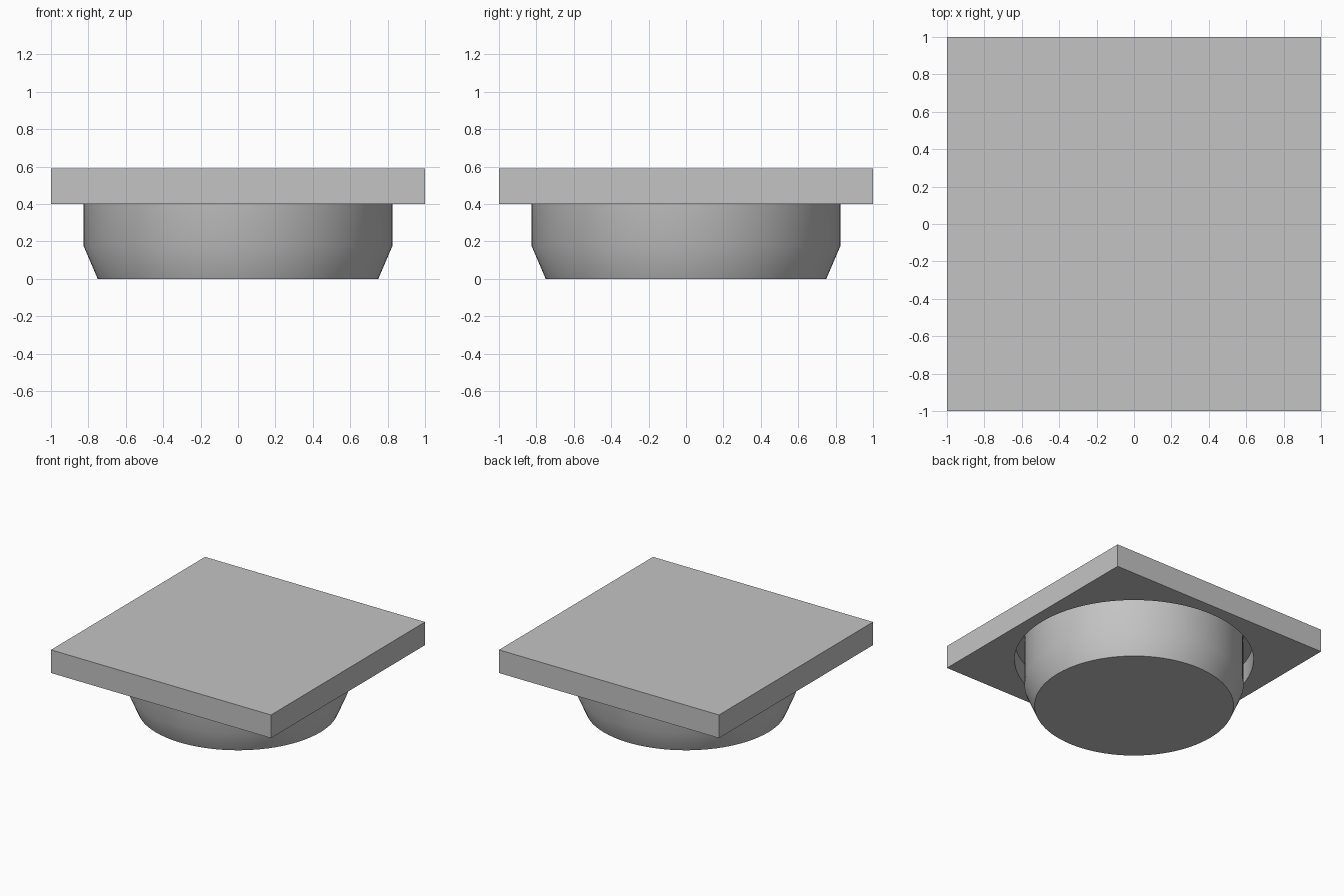
import bpy
import math

cube = bpy.data.objects.get("Cube")
if cube:
    bpy.data.objects.remove(cube, do_unlink=True)

TOP, UNDERSIDE, RECESS = 0.59, 0.40, 0.57

grey = bpy.data.materials.new("plain grey")
grey.use_nodes = True
colour = (0.55, 0.55, 0.55, 1)
grey.diffuse_color = colour
grey.node_tree.nodes["Principled BSDF"].inputs["Base Color"].default_value = colour


def finish(name):
    obj = bpy.context.object
    obj.name = name
    obj.data.materials.append(grey)
    bpy.ops.object.transform_apply(location=True, rotation=False, scale=True)
    return obj


def cone(name, low_radius, high_radius, low, high):
    bpy.ops.mesh.primitive_cone_add(
        vertices=96, radius1=low_radius, radius2=high_radius,
        depth=high - low, location=(0, 0, (low + high) / 2))
    return finish(name)


# Square top slab
bpy.ops.mesh.primitive_cube_add(size=1, location=(0, 0, (TOP + UNDERSIDE) / 2))
bpy.context.object.scale = (2, 2, TOP - UNDERSIDE)
slab = finish("top_slab")

# Round recess in the underside of the slab
cutter = cone("recess_cutter", 0.9, 0.9, 0.2, RECESS)
cutter.hide_render = True
cut = slab.modifiers.new("recess", "BOOLEAN")
cut.operation = "DIFFERENCE"
cut.solver = "EXACT"
cut.object = cutter
bpy.context.view_layer.objects.active = slab
bpy.ops.object.modifier_apply(modifier=cut.name)
bpy.data.objects.remove(cutter, do_unlink=True)

# Round plug: tapered foot below a straight wall that enters the recess
plug = cone("round_plug", 0.75, 0.825, 0, 0.175)
mesh = plug.data
import bmesh
bm = bmesh.new()
bm.from_mesh(mesh)
cap = max(bm.faces, key=lambda f: f.calc_center_median().z)
wall = bmesh.ops.extrude_face_region(bm, geom=[cap])
bmesh.ops.delete(bm, geom=[cap], context="FACES_ONLY")
for item in wall["geom"]:
    if isinstance(item, bmesh.types.BMVert):
        item.co.z = RECESS + 0.005
bmesh.ops.recalc_face_normals(bm, faces=bm.faces)
bm.to_mesh(mesh)
bm.free()

# Smooth round walls, crisp rims
for obj in (slab, plug):
    bpy.ops.object.select_all(action="DESELECT")
    obj.select_set(True)
    bpy.context.view_layer.objects.active = obj
    bpy.ops.object.shade_smooth_by_angle(angle=math.radians(30))
